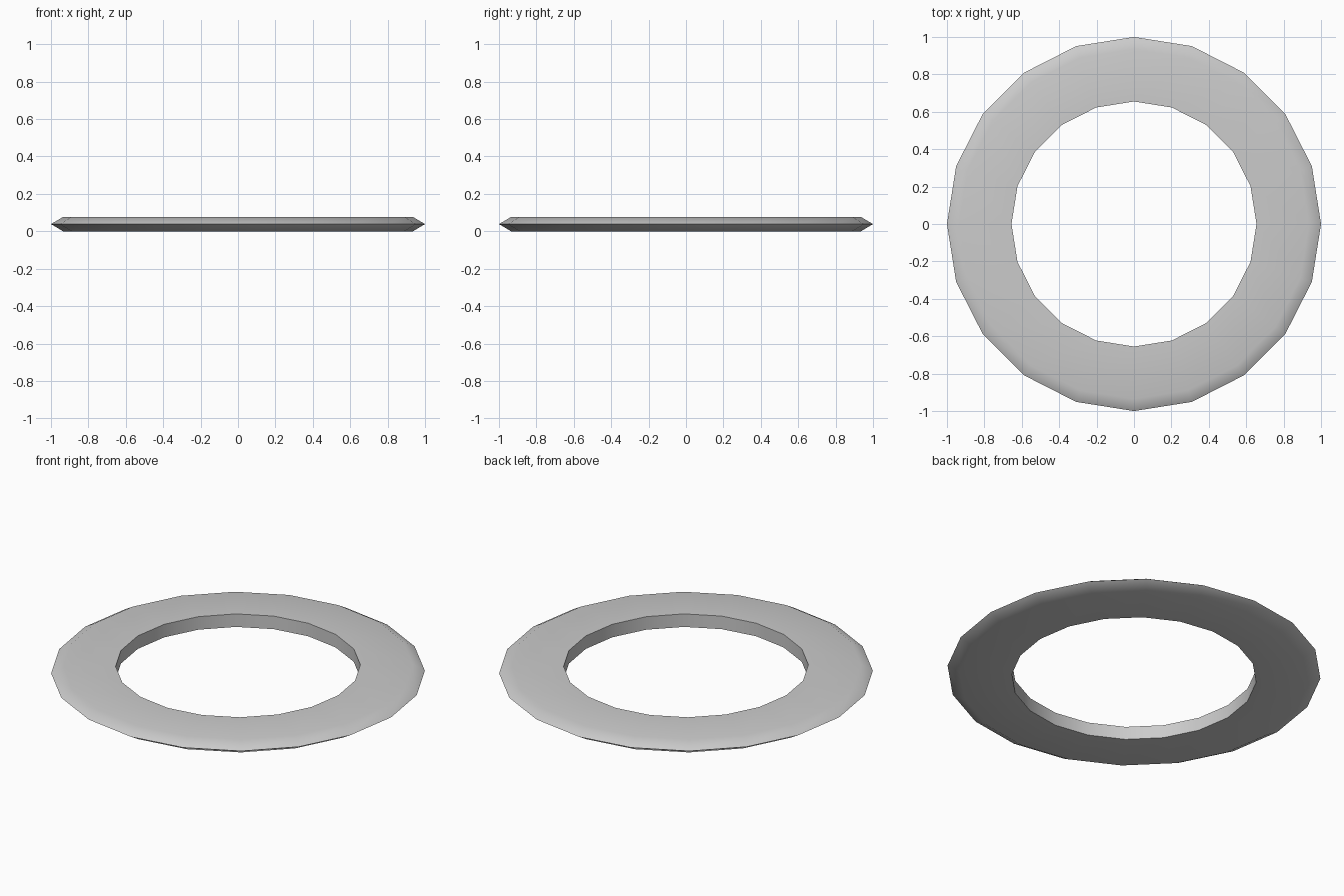
import bpy, bmesh, math
from mathutils import Vector

if "Cube" in bpy.data.objects:
    bpy.data.objects.remove(bpy.data.objects["Cube"])

SIDES = 20
# Ring cross-section (radius, height): straight bore, pointed outer rim
PROFILE = [(0.655, 0.0), (0.935, 0.0), (1.0, 0.0385), (0.935, 0.077), (0.655, 0.077)]

# Sweep the closed profile around the z axis
bm = bmesh.new()
verts = [bm.verts.new(Vector((r, 0, z))) for r, z in PROFILE]
edges = [bm.edges.new((verts[i], verts[(i + 1) % len(verts)])) for i in range(len(verts))]
bmesh.ops.spin(bm, geom=verts + edges, cent=(0, 0, 0), axis=(0, 0, 1),
               angle=math.tau, steps=SIDES)
bmesh.ops.remove_doubles(bm, verts=bm.verts, dist=1e-4)
bmesh.ops.recalc_face_normals(bm, faces=bm.faces)

mesh = bpy.data.meshes.new("flat_ring")
bm.to_mesh(mesh)
bm.free()
ring = bpy.data.objects.new("flat_ring", mesh)
bpy.context.collection.objects.link(ring)

# Soft outer rim, sharp bore edges
bpy.context.view_layer.objects.active = ring
ring.select_set(True)
bpy.ops.object.shade_smooth_by_angle(angle=math.radians(75))

# Keep the flat faces evenly shaded
weighted = ring.modifiers.new("flat_face_normals", 'WEIGHTED_NORMAL')
weighted.keep_sharp = True
